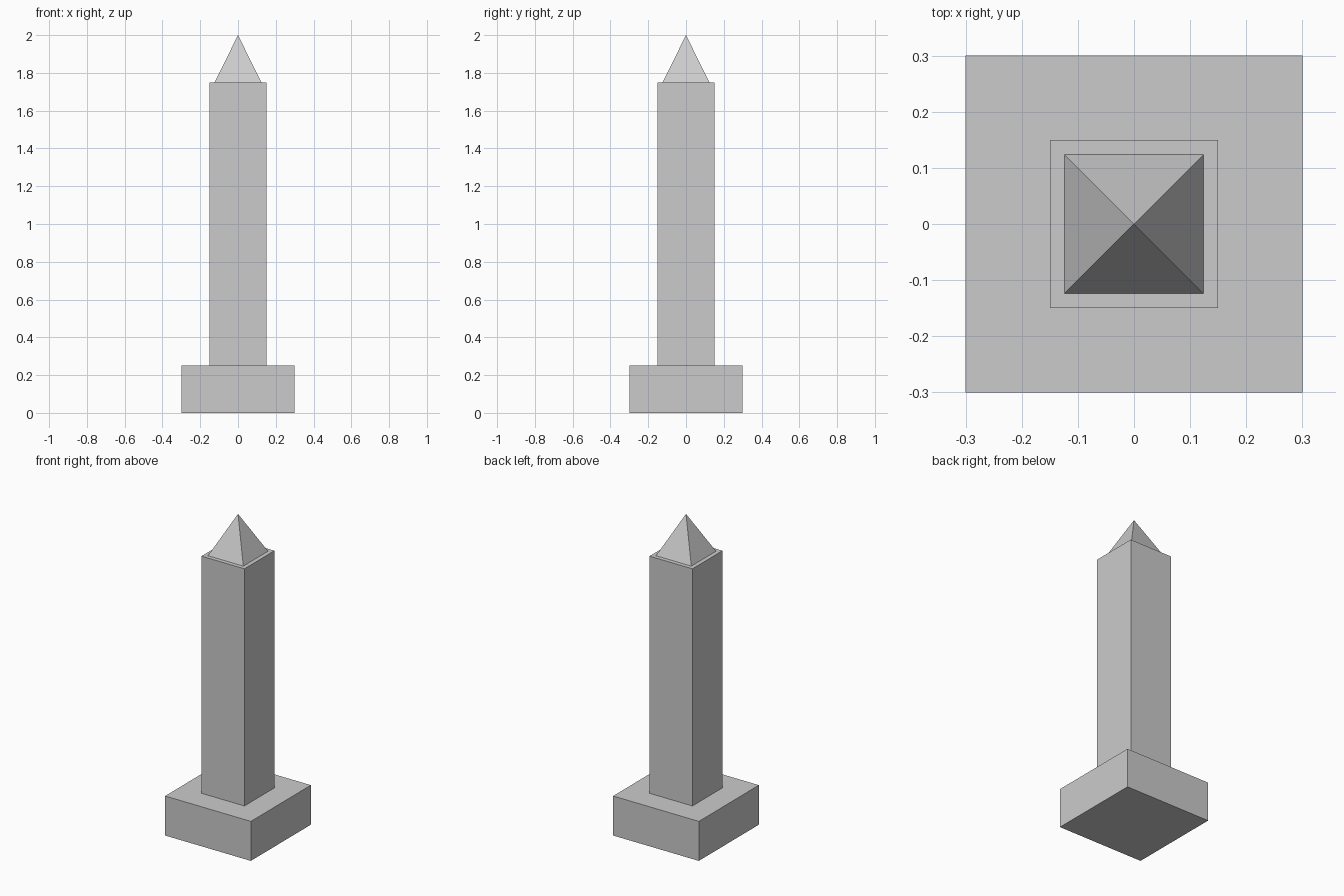
import bpy
from math import radians

if "Cube" in bpy.data.objects:
    bpy.data.objects.remove(bpy.data.objects["Cube"])


def block(name, width, bottom, top):
    """Square block centred on the z axis."""
    bpy.ops.mesh.primitive_cube_add(size=1, location=(0, 0, (bottom + top) / 2))
    obj = bpy.context.object
    obj.name = name
    obj.scale = (width, width, top - bottom)
    bpy.ops.object.transform_apply(location=False, rotation=False, scale=True)
    return obj


# Plinth and tall square shaft
block("plinth", 0.6, 0.0, 0.25)
block("shaft", 0.3, 0.25, 1.75)

# Four-sided pyramid cap, set in slightly from the shaft edges
bpy.ops.mesh.primitive_cone_add(vertices=4, radius1=0.175, radius2=0, depth=0.25,
                                location=(0, 0, 1.875), rotation=(0, 0, radians(45)))
bpy.context.object.name = "pyramid_cap"
bpy.ops.object.transform_apply(location=False, rotation=True, scale=False)
